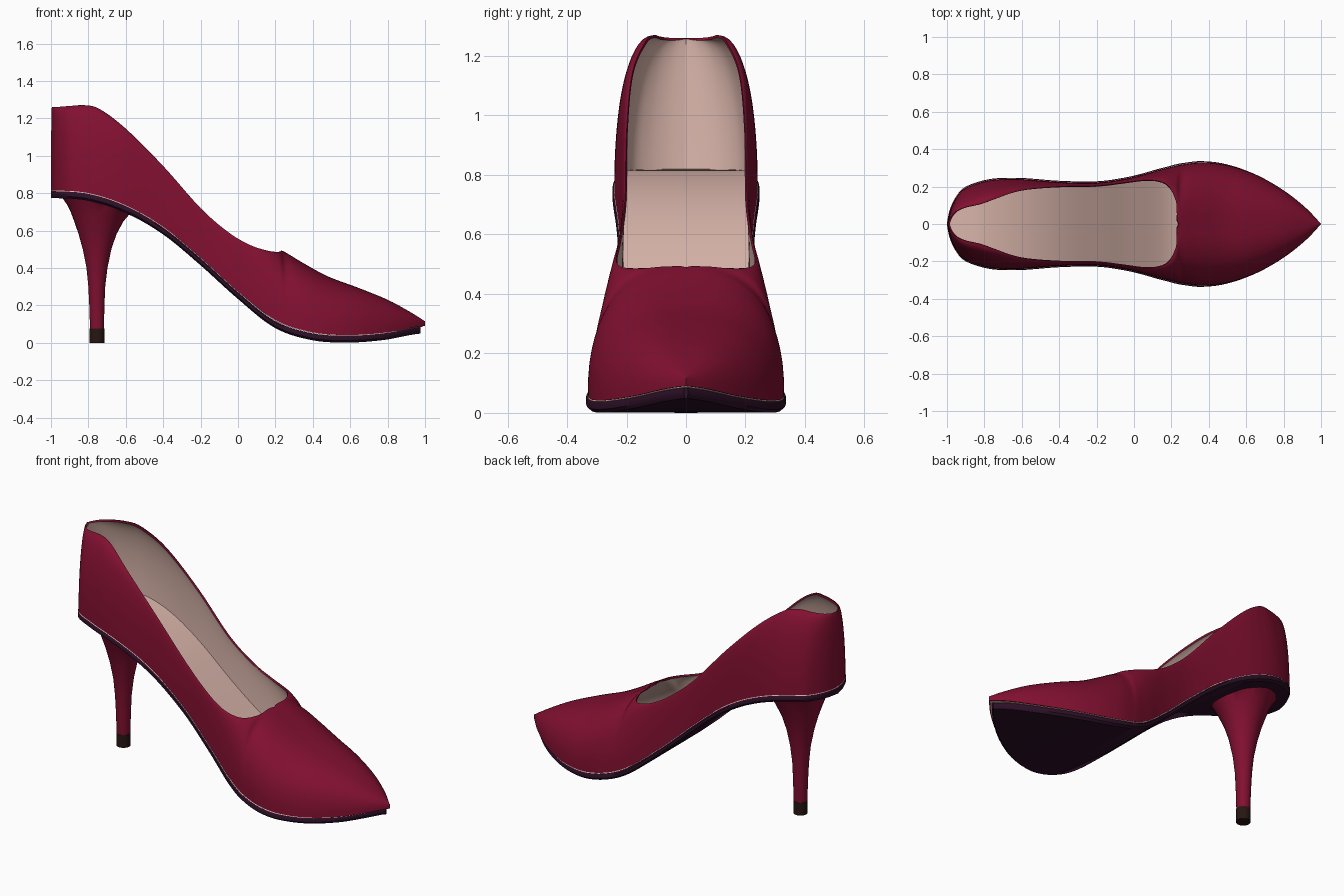
import bpy
import math

if "Cube" in bpy.data.objects:
    bpy.data.objects.remove(bpy.data.objects["Cube"])


def material(name, rgb):
    mat = bpy.data.materials.new(name)
    mat.use_nodes = True
    mat.diffuse_color = (*rgb, 1)
    mat.node_tree.nodes["Principled BSDF"].inputs["Base Color"].default_value = (*rgb, 1)
    return mat


RED = material("crimson leather", (0.22, 0.005, 0.03))
BEIGE = material("beige lining", (0.72, 0.48, 0.42))
PLUM = material("dark plum sole", (0.025, 0.005, 0.02))
BROWN = material("dark brown tip", (0.02, 0.008, 0.006))


def catmull(a, b, c, d, t):
    return b + 0.5 * t * (c - a + t * (2*a - 5*b + 4*c - d + t * (3*(b - c) + d - a)))


def sample(values, u):
    """Smooth value of an evenly spaced list at position u."""
    last = len(values) - 1
    i = max(0, min(int(u), last - 1))
    a, b, c, d = (values[max(0, min(k, last))] for k in range(i - 1, i + 3))
    return catmull(a, b, c, d, u - i)


# Height of the foot bed, evenly spaced from the back to the toe
BED = [0.815, 0.80, 0.735, 0.62, 0.455, 0.275, 0.122, 0.056, 0.042, 0.056, 0.09]


def bed(x):
    return sample(BED, (x + 1) * 5)


# Footprint x, footprint half width, rim x, rim half width, rim height
STATIONS = [
    (-1, 0, -0.995, 0, 1.26),
    (-0.985, 0.07, -0.98, 0.035, 1.26),
    (-0.955, 0.135, -0.95, 0.068, 1.262),
    (-0.91, 0.187, -0.9, 0.09, 1.266),
    (-0.83, 0.22, -0.82, 0.108, 1.27),
    (-0.74, 0.238, -0.74, 0.135, 1.25),
    (-0.6, 0.24, -0.6, 0.18, 1.145),
    (-0.4, 0.225, -0.4, 0.2, 0.945),
    (-0.2, 0.222, -0.2, 0.205, 0.72),
    (-0.05, 0.242, -0.05, 0.222, 0.59),
    (0.05, 0.265, 0.06, 0.235, 0.525),
    (0.12, 0.285, 0.14, 0.227, 0.497),
    (0.18, 0.3, 0.19, 0.195, 0.487),
    (0.23, 0.313, 0.225, 0.12, 0.487),
    (0.27, 0.32, 0.24, 0, 0.49),
    (0.37, 0.33, 0.34, 0, 0.43),
    (0.5, 0.315, 0.48, 0, 0.355),
    (0.65, 0.265, 0.64, 0, 0.295),
    (0.8, 0.18, 0.8, 0, 0.23),
    (0.92, 0.085, 0.92, 0, 0.165),
    (1, 0, 1, 0, 0.115),
]
STEPS = 5
COLUMNS = list(zip(*STATIONS))
RINGS = [[sample(col, k / STEPS) for col in COLUMNS]
         for k in range((len(STATIONS) - 1) * STEPS + 1)]


def loft(name, rings, mats, closed=True):
    """Skin a list of equal rings; closed rings also get end caps."""
    n = len(rings[0])
    verts = [v for ring in rings for v in ring]
    faces = []
    for i in range(len(rings) - 1):
        for j in range(n if closed else n - 1):
            k = (j + 1) % n
            faces.append((i*n + j, i*n + k, (i + 1)*n + k, (i + 1)*n + j))
    if closed:
        faces.append(tuple(reversed(range(n))))
        faces.append(tuple(range(len(verts) - n, len(verts))))
    mesh = bpy.data.meshes.new(name)
    mesh.from_pydata(verts, [], faces)
    for mat in mats:
        mesh.materials.append(mat)
    obj = bpy.data.objects.new(name, mesh)
    bpy.context.collection.objects.link(obj)
    return obj


def finish(obj, angle=40):
    """Apply modifiers and shade smooth, keeping hard edges."""
    bpy.ops.object.select_all(action="DESELECT")
    obj.select_set(True)
    bpy.context.view_layer.objects.active = obj
    for mod in list(obj.modifiers):
        bpy.ops.object.modifier_apply(modifier=mod.name)
    if obj.name != "upper":
        bpy.ops.object.mode_set(mode="EDIT")
        bpy.ops.mesh.select_all(action="SELECT")
        bpy.ops.mesh.normals_make_consistent(inside=False)
        bpy.ops.object.mode_set(mode="OBJECT")
    bpy.ops.object.shade_smooth_by_angle(angle=math.radians(angle))


# Upper: domed walls rising from the footprint to the rim or the vamp ridge
walls = []
for ox, w, rx, r, rz in RINGS:
    w, r = max(w, 0), max(r, 0)
    power = 2 / (2 + 0.5 * max(0, min(1, ox / 0.3)))
    low = bed(ox)
    wall = []
    for j in range(17):
        a = j / 16 * math.pi / 2
        c = max(0, math.cos(a)) ** power if j < 16 else 0
        s = math.sin(a) ** power
        wall.append((rx + (ox - rx) * c, r + (w - r) * c, low + (rz - low) * s))
    walls.append(wall)
upper = loft("upper", walls, [RED, BEIGE], closed=False)
mirror = upper.modifiers.new("mirror", "MIRROR")
mirror.use_axis = (False, True, False)
shell = upper.modifiers.new("shell", "SOLIDIFY")
shell.thickness = 0.01
shell.offset = -1
shell.material_offset = 1
shell.material_offset_rim = 0
finish(upper)


def plate(name, mat, levels, toe):
    """Foot-shaped plate; levels are (height above bed, extra half width)."""
    rings = []
    for ox, w, *_ in RINGS:
        x = ox if ox < 0 else ox * toe
        right = [(x, max(w + e, 0.004), bed(ox) + h) for h, e in levels]
        rings.append(right + [(px, -py, pz) for px, py, pz in reversed(right)])
    finish(loft(name, rings, [mat]))


plate("insole", BEIGE, [(0.005, -0.004), (-0.004, 0.001)], 0.99)
plate("sole", PLUM, [(-0.004, 0), (-0.012, 0.006), (-0.03, 0.006), (-0.041, -0.006)], 0.975)


# Heel: flared elliptical column trimmed to the underside of the sole
def column(name, mat, rows):
    rings = []
    for z, back, front, ry in rows:
        ring = []
        for k in range(32):
            a = k * math.tau / 32
            x = (back + front) / 2 + (front - back) / 2 * math.cos(a)
            ring.append((x, ry * math.sin(a), min(z, bed(x) - 0.03)))
        rings.append(ring)
    finish(loft(name, rings, [mat]))


column("heel", RED, [
    (0.075, -0.791, -0.717, 0.037),
    (0.2, -0.795, -0.714, 0.041),
    (0.3, -0.8, -0.71, 0.046),
    (0.4, -0.81, -0.698, 0.056),
    (0.5, -0.83, -0.677, 0.075),
    (0.58, -0.852, -0.65, 0.097),
    (0.65, -0.876, -0.612, 0.122),
    (0.7, -0.895, -0.575, 0.143),
    (0.74, -0.915, -0.55, 0.16),
    (0.79, -0.945, -0.52, 0.175),
])
column("heel_tip", BROWN, [(0, -0.793, -0.715, 0.039), (0.075, -0.793, -0.715, 0.039)])
